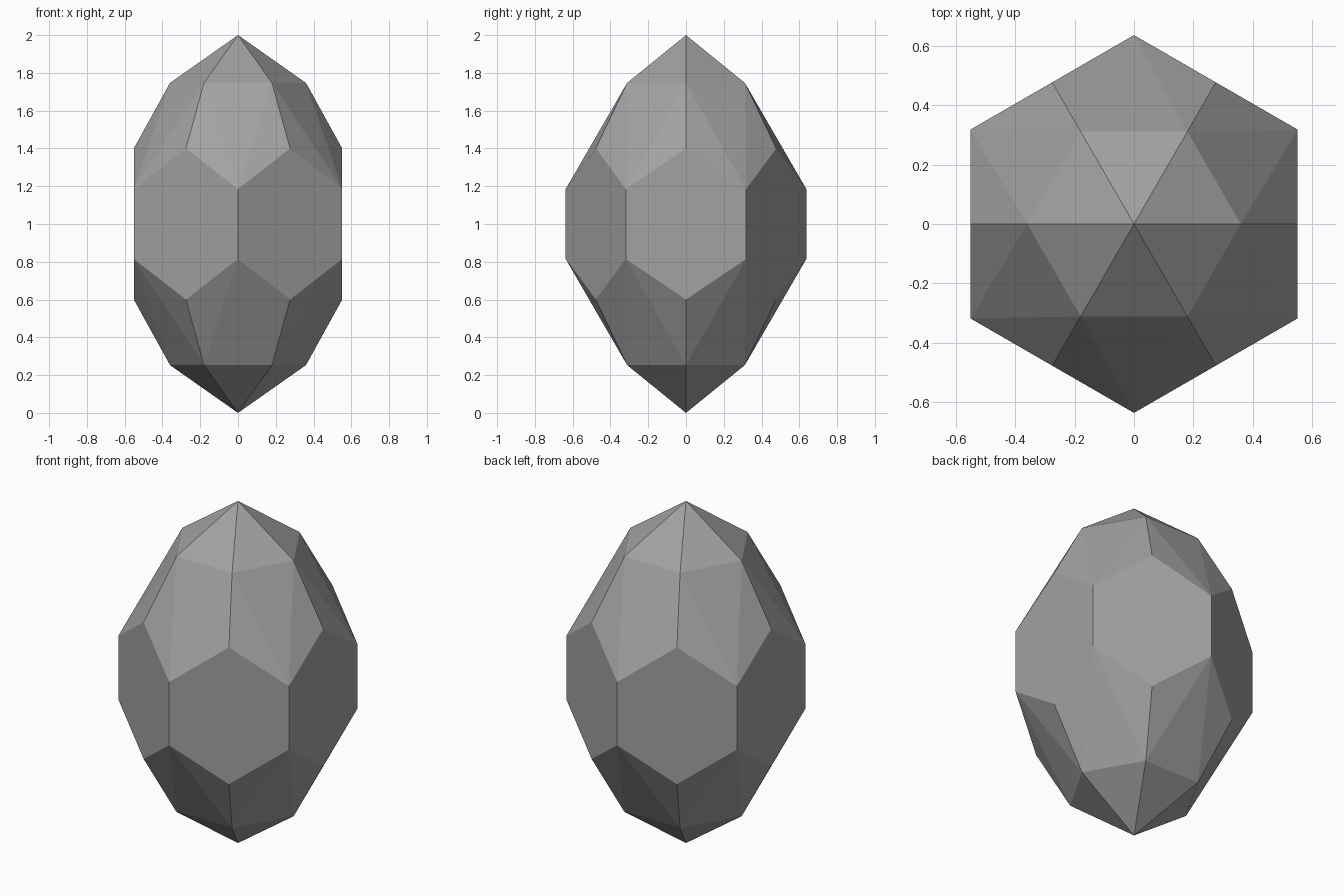
import bpy
import bmesh
from math import cos, pi, sin

SIDES = 6
STEP = 2 * pi / SIDES
RADIUS = 0.637                      # to the girdle corners
FLAT = RADIUS * cos(STEP / 2)       # to the middle of a girdle flat
CENTRE = 1.0

old = bpy.data.objects.get("Cube")
if old:
    bpy.data.objects.remove(old, do_unlink=True)

stone = bpy.data.materials.new("grey stone")
stone.use_nodes = True
colour = (0.36, 0.36, 0.36, 1)
stone.diffuse_color = colour
stone.node_tree.nodes["Principled BSDF"].inputs["Base Color"].default_value = colour

bm = bmesh.new()


def ring(radius, z, turn):
    """Six corners; turn is in fractions of one side."""
    return [bm.verts.new((radius * cos((i + turn) * STEP),
                          radius * sin((i + turn) * STEP), z))
            for i in range(SIDES)]


def half(sign):
    """Corner, notch and crown rings plus the tip of one end."""
    corner = ring(RADIUS, CENTRE + sign * 0.185, 0.5)
    notch = ring(FLAT, CENTRE + sign * 0.4, 0)
    crown = ring(0.36, CENTRE + sign * 0.747, 0)
    tip = bm.verts.new((0, 0, CENTRE + sign))
    for i in range(SIDES):
        j = (i + 1) % SIDES
        # Tip facet, main facet and its two side slivers
        bm.faces.new((tip, crown[i], crown[j]))
        bm.faces.new((crown[i], corner[i], crown[j]))
        bm.faces.new((crown[i], notch[i], corner[i]))
        bm.faces.new((crown[j], corner[i], notch[j]))
    return corner, notch


top_corner, top_notch = half(1)
low_corner, low_notch = half(-1)

# Six-sided girdle facets
for i in range(SIDES):
    bm.faces.new((low_corner[i - 1], low_notch[i], low_corner[i],
                  top_corner[i], top_notch[i], top_corner[i - 1]))

bmesh.ops.recalc_face_normals(bm, faces=bm.faces)
mesh = bpy.data.meshes.new("faceted_gem")
bm.to_mesh(mesh)
bm.free()
mesh.materials.append(stone)
bpy.context.collection.objects.link(bpy.data.objects.new("faceted_gem", mesh))
